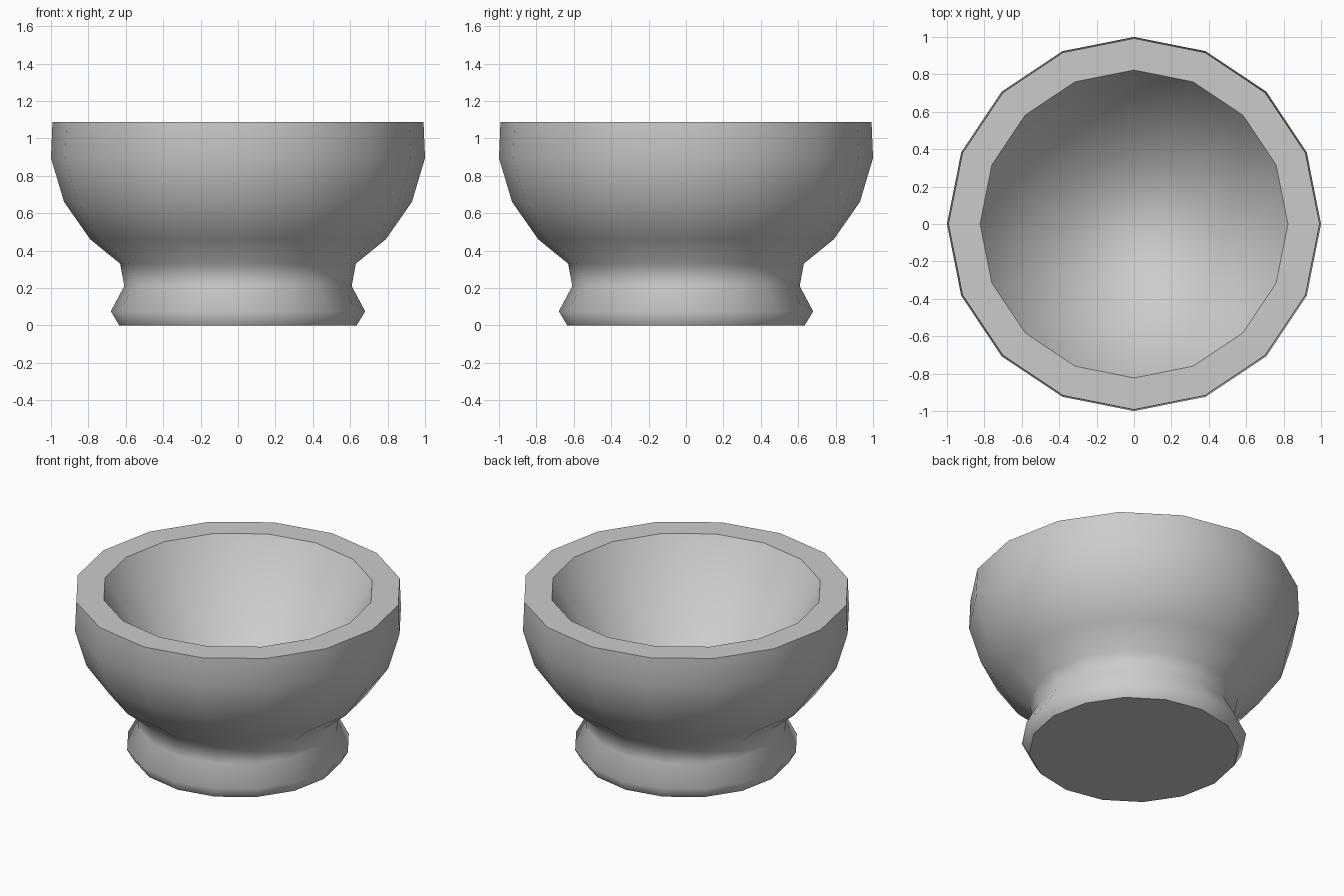
import bpy, bmesh
from math import cos, sin, tau

cube = bpy.data.objects.get("Cube")
if cube:
    bpy.data.objects.remove(cube, do_unlink=True)

SIDES = 16

grey = bpy.data.materials.new("plain_grey")
grey.use_nodes = True
grey.diffuse_color = (0.6, 0.6, 0.6, 1)
grey.node_tree.nodes["Principled BSDF"].inputs["Base Color"].default_value = (0.6, 0.6, 0.6, 1)

# Radius and height: foot, neck, outer wall, rim, then the tapering inside
profile = [(0.635, 0), (0.68, 0.075), (0.608, 0.21), (0.63, 0.33),
           (0.79, 0.46), (0.93, 0.66), (1.0, 0.895), (0.992, 1.088),
           (0.823, 1.088), (0.37, 0.34)]

bm = bmesh.new()
rings = [[bm.verts.new((r * cos(tau * i / SIDES), r * sin(tau * i / SIDES), z))
          for i in range(SIDES)] for r, z in profile]
for low, high in zip(rings, rings[1:]):
    for i in range(SIDES):
        j = (i + 1) % SIDES
        bm.faces.new((low[i], low[j], high[j], high[i]))

# Flat underside and inner floor
underside = bm.faces.new(rings[0][::-1])
bm.faces.new(rings[-1])

# Smooth walls and inner floor, crisp edges around the rim and underside
bm.normal_update()
for face in bm.faces:
    face.smooth = True
    if face is underside or (abs(face.normal.z) > 0.999 and face.calc_center_median().z > 1):
        face.smooth = False
        for edge in face.edges:
            edge.smooth = False

mesh = bpy.data.meshes.new("footed_bowl")
bm.to_mesh(mesh)
bm.free()
mesh.materials.append(grey)
bowl = bpy.data.objects.new("footed_bowl", mesh)
bpy.context.collection.objects.link(bowl)
